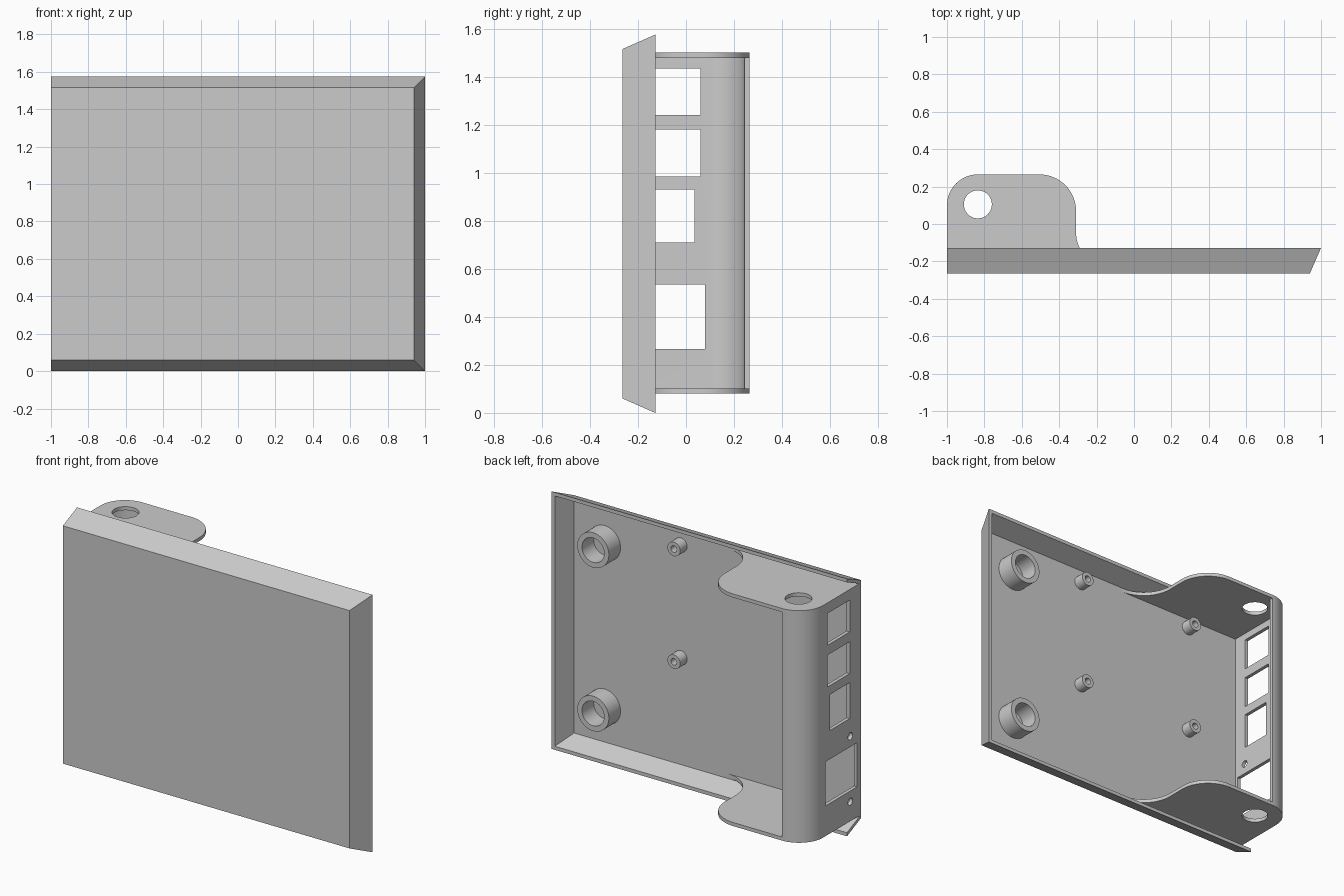
import bpy, bmesh
from math import sin, cos, pi, radians

if "Cube" in bpy.data.objects:
    bpy.data.objects.remove(bpy.data.objects["Cube"], do_unlink=True)

grey = bpy.data.materials.new("plain_grey")
grey.use_nodes = True
grey.diffuse_color = (0.6, 0.6, 0.6, 1)
grey.node_tree.nodes["Principled BSDF"].inputs["Base Color"].default_value = grey.diffuse_color

FRONT, FLOOR, RIM, BACK = -0.265, -0.243, -0.128, 0.265
TOP, SLOPE, WALL = 1.575, 0.06, 0.022
LOW, HIGH = 0.08, 1.5                       # outer heights of the bracket


def loft(name, ring_a, ring_b):
    """Solid between two matching rings of points."""
    bm = bmesh.new()
    a = [bm.verts.new(p) for p in ring_a]
    b = [bm.verts.new(p) for p in ring_b]
    bm.faces.new(a)
    bm.faces.new(b)
    for i in range(len(a)):
        j = (i + 1) % len(a)
        bm.faces.new((a[i], a[j], b[j], b[i]))
    bmesh.ops.recalc_face_normals(bm, faces=bm.faces)
    mesh = bpy.data.meshes.new(name)
    bm.to_mesh(mesh)
    bm.free()
    mesh.materials.append(grey)
    obj = bpy.data.objects.new(name, mesh)
    bpy.context.collection.objects.link(obj)
    return obj


def prism(name, points, z0, z1):
    return loft(name, [(x, y, z0) for x, y in points], [(x, y, z1) for x, y in points])


def block(name, x0, x1, y0, y1, z0, z1):
    return prism(name, [(x0, y0), (x1, y0), (x1, y1), (x0, y1)], z0, z1)


def arc(cx, cy, r, start, end, n=16):
    angles = [radians(start + (end - start) * i / n) for i in range(n + 1)]
    return [(cx + r * cos(t), cy + r * sin(t)) for t in angles]


def rod(name, axis, u, v, r, a, b, n=40):
    """Cylinder along an axis; u and v are the two other coordinates in order."""
    ring = arc(u, v, r, 0, 360, n)[:-1]

    def place(h):
        return [p[:axis] + (h,) + p[axis:] for p in ring]
    return loft(name, place(a), place(b))


def cut(obj, cutters):
    for c in cutters:
        c.hide_render = True
        mod = obj.modifiers.new("cut", "BOOLEAN")
        mod.operation, mod.solver, mod.object = "DIFFERENCE", "EXACT", c
    bpy.context.view_layer.update()
    graph = bpy.context.evaluated_depsgraph_get()
    mesh = bpy.data.meshes.new_from_object(obj.evaluated_get(graph))
    obj.modifiers.clear()
    obj.data = mesh
    for c in cutters:
        bpy.data.objects.remove(c, do_unlink=True)


def smooth(obj):
    bpy.ops.object.select_all(action="DESELECT")
    obj.select_set(True)
    bpy.context.view_layer.objects.active = obj
    bpy.ops.object.shade_smooth_by_angle(angle=radians(30))


def tray_ring(y, inset, left):
    """Rectangle of the sloped tray at depth y; the slope is on three sides."""
    d = SLOPE * (RIM - y) / (RIM - FRONT) + inset
    return [(left, y, d), (1 - d, y, d), (1 - d, y, TOP - d), (left, y, TOP - d)]


# Shallow tray, open at the back and at its right end
tray = loft("tray", tray_ring(FRONT, 0, -1), tray_ring(RIM, 0, -1))
beyond = RIM + 0.05
cut(tray, [loft("cavity", tray_ring(FLOOR, WALL, -1.1), tray_ring(beyond, WALL, -1.1))])

# Bracket outline: rounded back corners and a fillet flowing into the tray floor
R, CX, CY = 0.165, -0.835, 0.1
corner = arc(CX, CY, R, 180, 90)
flare = arc(-0.11, -0.043, 0.2, 180, 270)
outline = [(-1, FLOOR)] + corner + arc(-0.505, 0.07, 0.195, 90, 0) + flare
for name, z in (("lower_bracket_plate", LOW), ("upper_bracket_plate", HIGH - WALL)):
    plate = prism(name, outline, z, z + WALL)
    cut(plate, [rod("screw_hole", 2, CX, 0.105, 0.075, z - 0.1, z + 0.1)])
    smooth(plate)

# End wall wrapping round the back corner, with port openings
inner = arc(CX, CY, R - WALL, 90, 180)
wall = prism("port_wall", [(-1, FLOOR)] + corner + inner + [(-1 + WALL, FLOOR)],
             LOW + WALL, HIGH - WALL)
ports = [(-0.155, 0.06, 1.24, 1.435), (-0.155, 0.06, 0.985, 1.18),
         (-0.155, 0.035, 0.71, 0.93), (-0.225, 0.08, 0.265, 0.535)]
openings = [block("port", -1.1, -0.9, *p) for p in ports]
openings += [rod("pin_hole", 0, -0.16, z, 0.022, -1.1, -0.9, 20) for z in (0.2, 0.6)]
cut(wall, openings)
smooth(wall)


# Hollow bosses standing on the tray floor
def boss(name, x, z, r, bore, tip):
    obj = rod(name, 1, x, z, r, FLOOR, tip)
    cut(obj, [rod("bore", 1, x, z, bore, FLOOR - 0.1, tip + 0.1)])
    smooth(obj)


for side, z in (("lower", 0.29), ("upper", 1.29)):
    boss(side + "_large_boss", 0.72, z, 0.107, 0.075, RIM - 0.002)
for side, z in (("lower", 0.727), ("upper", 1.417)):
    for end, x in (("left", 0.205), ("right", -0.615)):
        boss(f"{side}_{end}_post", x, z, 0.043, 0.02, -0.175)
